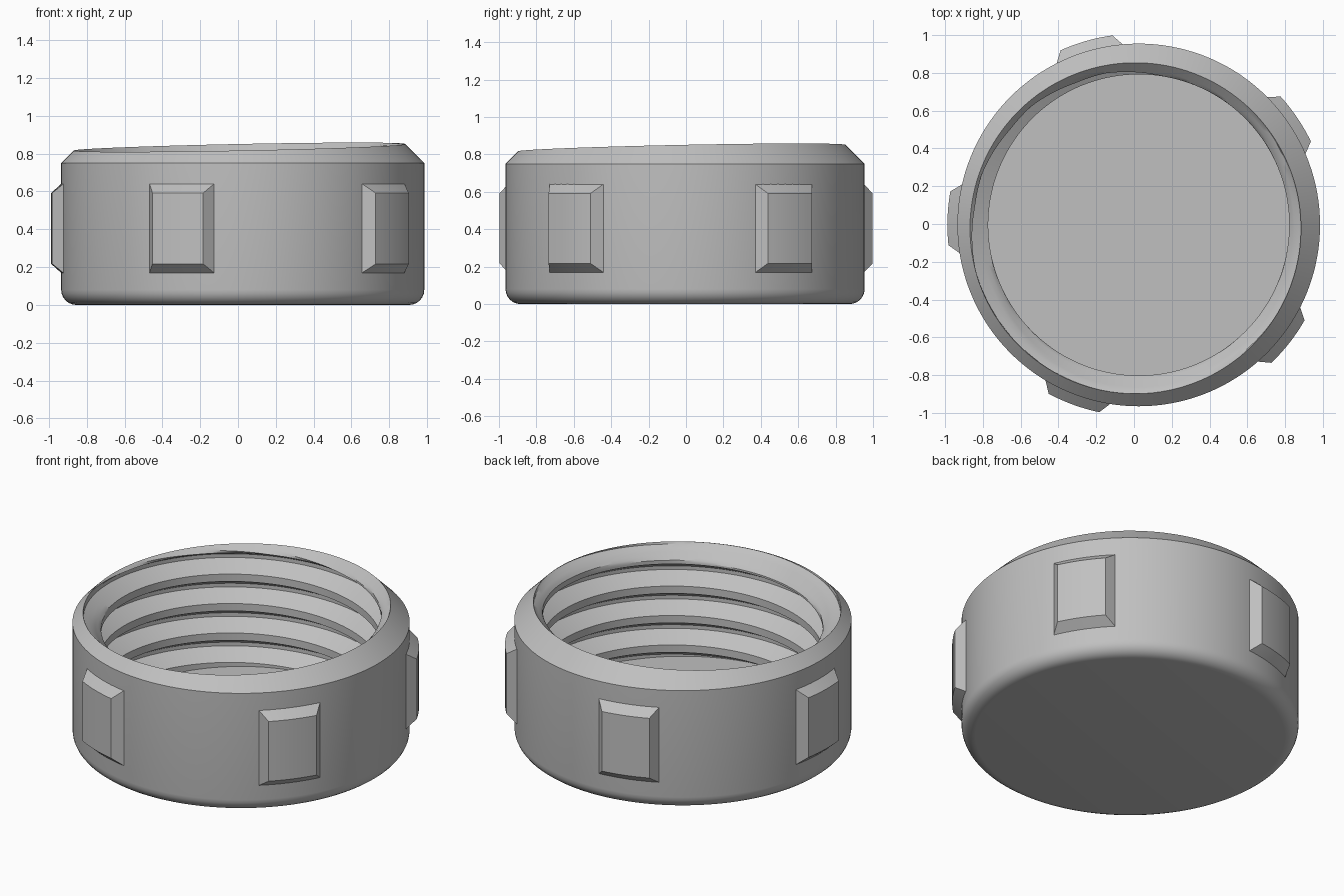
import bpy, bmesh, math
from math import cos, sin, pi, radians

if "Cube" in bpy.data.objects:
    bpy.data.objects.remove(bpy.data.objects["Cube"])

CX, CY = 0.025, -0.005          # centre of the round body
R_OUT, Z_SHOULDER = 0.96, 0.75
PITCH, MAJOR, MINOR = 0.185, 0.897, 0.797
FLOOR = 0.10
N = 144

grey = bpy.data.materials.new("grey")
grey.diffuse_color = (0.53, 0.53, 0.53, 1)
grey.use_nodes = True
grey.node_tree.nodes["Principled BSDF"].inputs["Base Color"].default_value = grey.diffuse_color


def make_object(name, bm):
    bmesh.ops.remove_doubles(bm, verts=bm.verts, dist=0.0004)
    bmesh.ops.recalc_face_normals(bm, faces=bm.faces)
    me = bpy.data.meshes.new(name)
    bm.to_mesh(me)
    bm.free()
    me.materials.append(grey)
    ob = bpy.data.objects.new(name, me)
    bpy.context.collection.objects.link(ob)
    bpy.ops.object.select_all(action='DESELECT')
    ob.select_set(True)
    bpy.context.view_layer.objects.active = ob
    bpy.ops.object.shade_smooth_by_angle(angle=radians(28))
    return ob


def polar(r, a, z):
    return (CX + r * cos(a), CY + r * sin(a), z)


# One pitch of the internal thread, as (height, radius) from the groove middle
half_root, flank, crest = PITCH / 16, PITCH * 0.3125, PITCH / 4
marks = [(-half_root, MAJOR), (half_root, MAJOR),
         (half_root + flank, MINOR), (half_root + flank + crest, MINOR),
         (PITCH - half_root, MAJOR)]


def thread_radius(h):
    h = (h + half_root) % PITCH - half_root
    for (h0, r0), (h1, r1) in zip(marks, marks[1:]):
        if h <= h1:
            return r0 + (r1 - r0) * (h - h0) / (h1 - h0)
    return MAJOR


SUB = 4
steps = []                       # helix rows of one pitch
for (h0, _), (h1, _) in zip(marks, marks[1:]):
    steps += [h0 + (h1 - h0) * k / SUB for k in range(SUB)]


def column(a):
    """Section through the wall: base, rounded edge, chamfer, rim, thread, floor."""
    pts = [(0, 0)]
    f = 0.08
    for k in range(7):
        t = k * pi / 12
        pts.append((R_OUT - f + f * sin(t), f - f * cos(t)))
    pts.append((R_OUT, Z_SHOULDER))
    r_rim = 0.876 + 0.0245 * cos(a - radians(225))
    z_rim = Z_SHOULDER + R_OUT - r_rim
    pts.append((r_rim, z_rim))
    base = 0.80 + PITCH * (a - radians(225)) / (2 * pi)
    for turn in range(2, -7, -1):
        for h in reversed(steps):
            z = base + turn * PITCH + h
            if z >= z_rim:
                pts.append((r_rim, z_rim))
                continue
            z = max(z, FLOOR)
            r = max(thread_radius(z - base), r_rim - (z_rim - z))
            pts.append((min(r, R_OUT + Z_SHOULDER - z - 0.0005), z))
    pts.append((0, FLOOR))
    return pts


# Cap body with threaded inside
bm = bmesh.new()
cols = [[bm.verts.new(polar(r, a, z)) for r, z in column(a)]
        for a in (2 * pi * j / N for j in range(N + 1))]
for c0, c1 in zip(cols, cols[1:]):
    for i in range(len(c0) - 1):
        # skip squares that are squeezed flat at the rim, floor or axis
        ring = []
        for v in (c0[i], c1[i], c1[i + 1], c0[i + 1]):
            if all((v.co - w.co).length > 0.0004 for w in ring):
                ring.append(v)
        if len(ring) > 2:
            bm.faces.new(ring)
make_object("threaded_cap", bm)


# Five raised grips with sloping borders
def grip(name, mid):
    bm = bmesh.new()
    seg = 8
    rows = []
    for r, half, z0, z1 in ((0.955, 11.2, 0.165, 0.645), (1.013, 8.1, 0.217, 0.592)):
        angs = [mid + radians(half) * (2 * k / seg - 1) for k in range(seg + 1)]
        rows.append([[bm.verts.new(polar(r, a, z)) for a in angs] for z in (z0, z1)])
    (b0, b1), (t0, t1) = rows
    for k in range(seg):
        for lo, hi in ((b0, t0), (t0, t1), (t1, b1)):
            bm.faces.new((lo[k], lo[k + 1], hi[k + 1], hi[k]))
    for k in (0, seg):
        bm.faces.new((b0[k], t0[k], t1[k], b1[k]))
    make_object(name, bm)


for i in range(5):
    grip(f"grip_{i + 1}", radians(34 + 72 * i))
